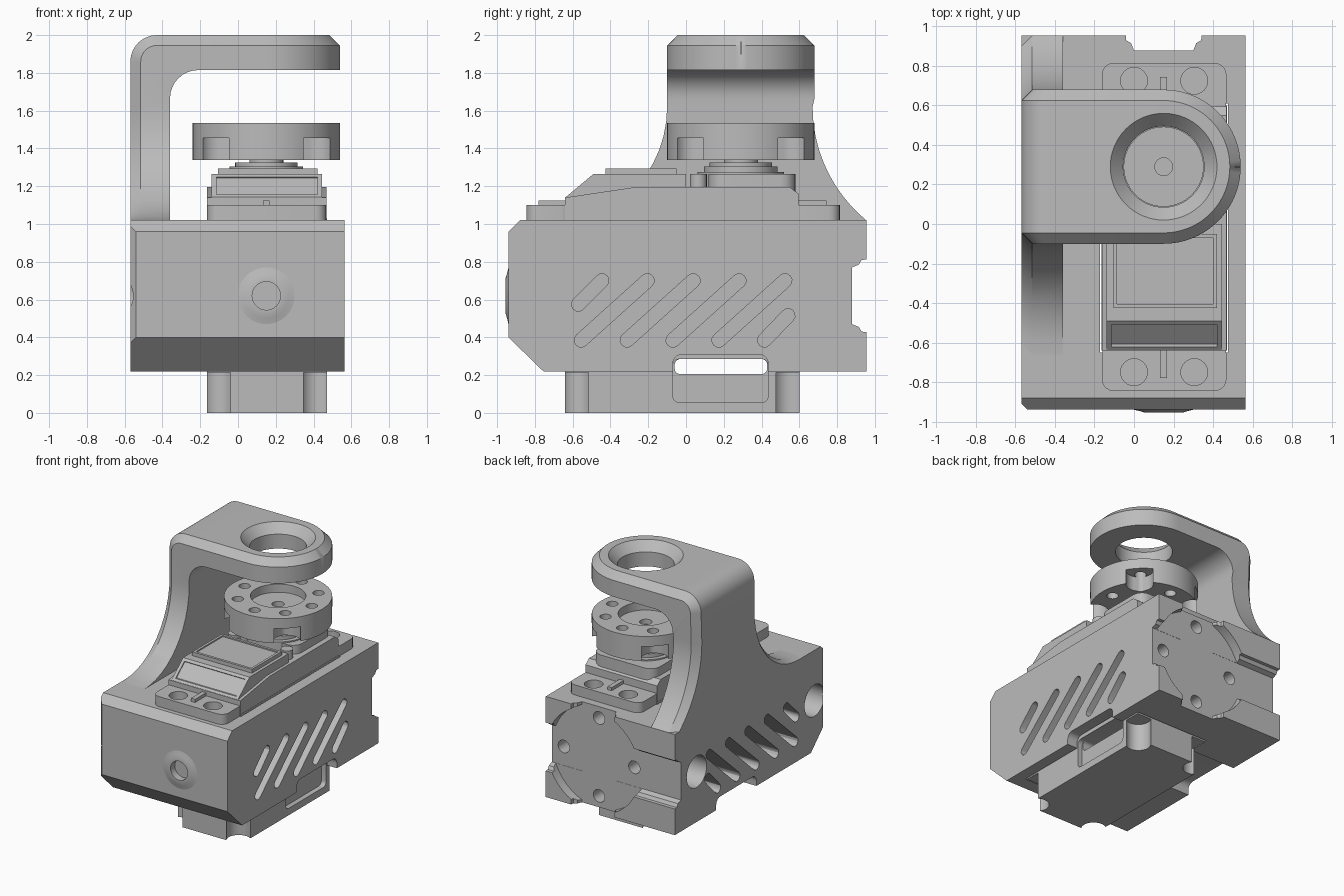
import bpy, bmesh
from math import sin, cos, pi, sqrt, radians

if "Cube" in bpy.data.objects:
    bpy.data.objects.remove(bpy.data.objects["Cube"])

grey = bpy.data.materials.new("plain grey")
grey.use_nodes = True
grey.diffuse_color = (0.5, 0.5, 0.5, 1)
grey.node_tree.nodes["Principled BSDF"].inputs["Base Color"].default_value = (0.5, 0.5, 0.5, 1)

# Axis mapping: (u, v) in the plane, h along the axis
PLACE = {"x": lambda u, v, h: (h, u, v),
         "y": lambda u, v, h: (u, h, v),
         "z": lambda u, v, h: (u, v, h)}


def loft(name, rings):
    """Closed solid through rings of equal point count."""
    bm = bmesh.new()
    rows = [[bm.verts.new(p) for p in ring] for ring in rings]
    n = len(rows[0])
    for a, b in zip(rows, rows[1:]):
        for i in range(n):
            j = (i + 1) % n
            bm.faces.new((a[i], a[j], b[j], b[i]))
    bm.faces.new(rows[0][::-1])
    bm.faces.new(rows[-1])
    bmesh.ops.recalc_face_normals(bm, faces=bm.faces)
    me = bpy.data.meshes.new(name)
    bm.to_mesh(me)
    bm.free()
    me.materials.append(grey)
    ob = bpy.data.objects.new(name, me)
    bpy.context.collection.objects.link(ob)
    return ob


def prism(name, outline, axis, a, b):
    return loft(name, [[PLACE[axis](u, v, h) for u, v in outline] for h in (a, b)])


def lathe(name, centre, profile, axis="z", seg=48):
    cu, cv = centre
    return loft(name, [[PLACE[axis](cu + r * cos(2 * pi * i / seg), cv + r * sin(2 * pi * i / seg), h)
                        for i in range(seg)] for r, h in profile])


def drill(target, centre, r, a, b, axis="z", seg=24):
    cut(target, lathe("drill_cutter", centre, [(r, a), (r, b)], axis, seg))


def rect(u0, u1, v0, v1, r=0.0, steps=5):
    if r == 0:
        return [(u0, v0), (u1, v0), (u1, v1), (u0, v1)]
    corners = [(u1 - r, v1 - r), (u0 + r, v1 - r), (u0 + r, v0 + r), (u1 - r, v0 + r)]
    return [(u + r * cos(pi / 2 * (k + i / steps)), v + r * sin(pi / 2 * (k + i / steps)))
            for k, (u, v) in enumerate(corners) for i in range(steps + 1)]


def capsule(u0, v0, u1, v1, r, steps=6):
    d = sqrt((u1 - u0) ** 2 + (v1 - v0) ** 2)
    nu, nv = (u1 - u0) / d * r, (v1 - v0) / d * r
    pts = []
    for u, v, s in ((u1, v1, 1), (u0, v0, -1)):
        for i in range(steps + 1):
            a = -pi / 2 + pi * i / steps
            pts.append((u + s * (nu * cos(a) - nv * sin(a)), v + s * (nv * cos(a) + nu * sin(a))))
    return pts


def cut(target, cutter):
    cutter.hide_render = True
    mod = target.modifiers.new("cut", "BOOLEAN")
    mod.operation, mod.solver, mod.object = "DIFFERENCE", "EXACT", cutter
    bpy.context.view_layer.objects.active = target
    bpy.ops.object.modifier_apply(modifier=mod.name)
    bpy.data.objects.remove(cutter)


CX, CY, CZ = 0.15, 0.29, 0.62      # output shaft x, y and rear disc height

# Housing block with chamfered front
housing = prism("housing", [(-.94, .40), (-.755, .22), (.955, .22), (.955, 1.02),
                            (-.88, 1.02), (-.94, .96)], "x", -.57, .565)
cut(housing, prism("corner_cutter", [(-.6, -.97), (-.51, -.97), (-.6, -.88)], "z", 0, 1.2))
cut(housing, prism("pocket_cutter", rect(-.172, .477, -.65, .61), "z", .1, 1.2))

# Rear mounting recess: cross channels, round seat and screw holes
for axis, mid, a, b in (("z", CX, 0, 1.2), ("x", CZ, -.7, .7)):
    pts = [(-.15, .878), (.15, .878), (.165, .915), (.19, .93), (.195, 1.0),
           (-.195, 1.0), (-.19, .93), (-.165, .915)]
    outline = [(mid + p, q) if axis == "z" else (q, mid + p) for p, q in pts]
    cut(housing, prism("channel_cutter", outline, axis, a, b))
drill(housing, (CX, CZ), .408, .879, 1.0, "y", 64)
for k in range(4):
    drill(housing, (CX + .31 * cos(k * pi / 2), CZ + .31 * sin(k * pi / 2)), .05, .74, 1.0, "y")

# Slanted vents through both side walls
for u0, v0, u1, v1 in ((-.57, .575, -.445, .70), (.415, .385, .54, .515)):
    cut(housing, prism("vent_cutter", capsule(u0, v0, u1, v1, .037), "x", -.7, .7))
for k in range(4):
    s = k * .243
    cut(housing, prism("vent_cutter", capsule(-.555 + s, .385, -.205 + s, .70, .037), "x", -.7, .7))

# Round pockets on the closed side, and the cable window below
for y in (.68, -.80):
    drill(housing, (y, CZ), .125, -.7, -.3, "x", 32)
cut(housing, prism("window_cutter", rect(-.07, .435, .1, .31, .05), "x", -.7, .7))

# Raised collar and hole on the front
collar = lathe("front_collar", (CX, CZ), [(.15, -.93), (.15, -.94), (.12, -.947), (.095, -.955),
                                        (.076, -.955)], "y")
for ob in (housing, collar):
    drill(ob, (CX, CZ), .075, -1.0, -.90, "y", 32)

# Servo body: scalloped lower case with side windows
servo = prism("servo_body", rect(-.165, .47, -.64, .60), "z", 0, 1.03)
for x in (-.165 + .05, .47 - .05):
    for y in (-.64 + .05, .60 - .05):
        drill(servo, (x, y), .09, -.1, .215)
cut(servo, prism("gap_cutter", rect(-.06, .43, .205, .285, .03), "x", -.5, .8))
for a, b in ((.43, .6), (-.3, -.125)):
    cut(servo, prism("panel_cutter", rect(-.07, .435, .055, .285, .035), "x", a, b))

# Mounting ears with screw holes and ribs
for name, y0, y1, hy, r0, r1 in (("front_ear", -.845, -.60, -.75, -.78, -.60),
                                 ("rear_ear", .56, .815, .725, .56, .745)):
    ear = prism(name, rect(-.163, .468, y0, y1, .06), "z", 1.0, 1.1)
    for x in (0, .305):
        drill(ear, (x, hy), .068, 1.025, 1.2)
    prism(name + "_rib", rect(CX - .018, CX + .018, r0, r1), "z", 1.05, 1.125)

# Servo top cover in steps
prism("top_cover", [(-.64, 1.0), (-.64, 1.14), (-.27, 1.195), (.55, 1.195), (.595, 1.16),
                    (.595, 1.0)], "x", -.163, .468)
raised = prism("raised_cover", [(-.637, 1.1), (-.637, 1.142), (-.49, 1.265), (.0, 1.265),
                                (.0, 1.1)], "x", -.14, .445)
cut(raised, prism("slope_cutter", [(-.655, 1.155), (-.608, 1.155), (-.503, 1.243), (-.55, 1.30)],
                  "x", -.115, .42))
label = prism("label_plate", rect(-.105, .42, -.425, -.05), "z", 1.25, 1.295)
cut(label, prism("label_cutter", rect(-.085, .40, -.405, -.07), "z", 1.285, 1.4))
prism("gear_cover", rect(-.12, .425, .12, .58, .08), "z", 1.15, 1.265)
for x in (-.08, .385):
    lathe("cover_screw", (x, .065), [(.045, 1.15), (.045, 1.265)], seg=20)

# Output shaft
lathe("output_shaft", (CX, CY), [(.23, 1.15), (.23, 1.275), (.195, 1.275), (.195, 1.305),
                                 (.165, 1.305), (.165, 1.325), (.09, 1.325), (.09, 1.36)])

# Round horn with underside pockets and a ring of holes
horn = lathe("servo_horn", (CX, CY), [(.39, 1.34), (.39, 1.535), (.2, 1.535), (.2, 1.47),
                                      (.045, 1.47), (.045, 1.43)], seg=64)
for k in range(8):
    a = k * pi / 4
    if k % 2:
        drill(horn, (CX + .36 * cos(a), CY + .36 * sin(a)), .1, 1.3, 1.455)
    drill(horn, (CX + .295 * cos(a), CY + .295 * sin(a)), .042, 1.3, 1.6, seg=20)

# Overhead arm: swept section (outer, chamfer and inner levels), flared at the foot
C, R = .055, .39
rings = []


def station(levels):
    rings.append([(x, y0, z) for x, z, y0, y1 in levels] +
                 [(x, y1, z) for x, z, y0, y1 in reversed(levels)])


def wall(z, y0, y1):
    station([(-.57, z, y0 + C, y1 - C), (-.57 + C, z, y0, y1), (-.36, z, y0, y1)])


wall(1.0, -.66, .954)
for i in range(13):
    a = pi / 2 * i / 12
    z = 1.02 + .6 * (1 - cos(a))
    spread = .774 - sqrt(.774 ** 2 - (1.62 - z) ** 2)
    wall(z, CY - R - .56 * (1 - sin(a)), min(.954, CY + R - .01 + spread))
for i in range(9):
    a = pi / 2 * i / 8
    y0, y1 = CY - R, CY + R
    station([(-.43 - .14 * cos(a), 1.86 + .14 * sin(a), y0 + C, y1 - C),
             (-.43 - (.14 - C) * cos(a), 1.86 + (.14 - C) * sin(a), y0, y1),
             (-.21 - .15 * cos(a), 1.665 + .15 * sin(a), y0, y1)])
for i in range(21):
    a = radians(89.8) * i / 20
    station([(CX + r * sin(a), z, CY - r * cos(a), CY + r * cos(a))
             for r, z in ((R - C, 2.0), (R, 2 - C), (R, 1.815))])
arm = loft("overhead_arm", rings)
cut(arm, lathe("ring_cutter", (CX, CY), [(.205, 1.7), (.205, 1.93), (.27, 2.0), (.27, 2.1)], seg=64))

# Smooth round surfaces, keep hard edges
bpy.ops.object.select_all(action="DESELECT")
for ob in bpy.context.scene.objects:
    if ob.type == "MESH" and grey.name in ob.data.materials:
        ob.select_set(True)
        bpy.context.view_layer.objects.active = ob
bpy.ops.object.shade_smooth_by_angle(angle=radians(30))
